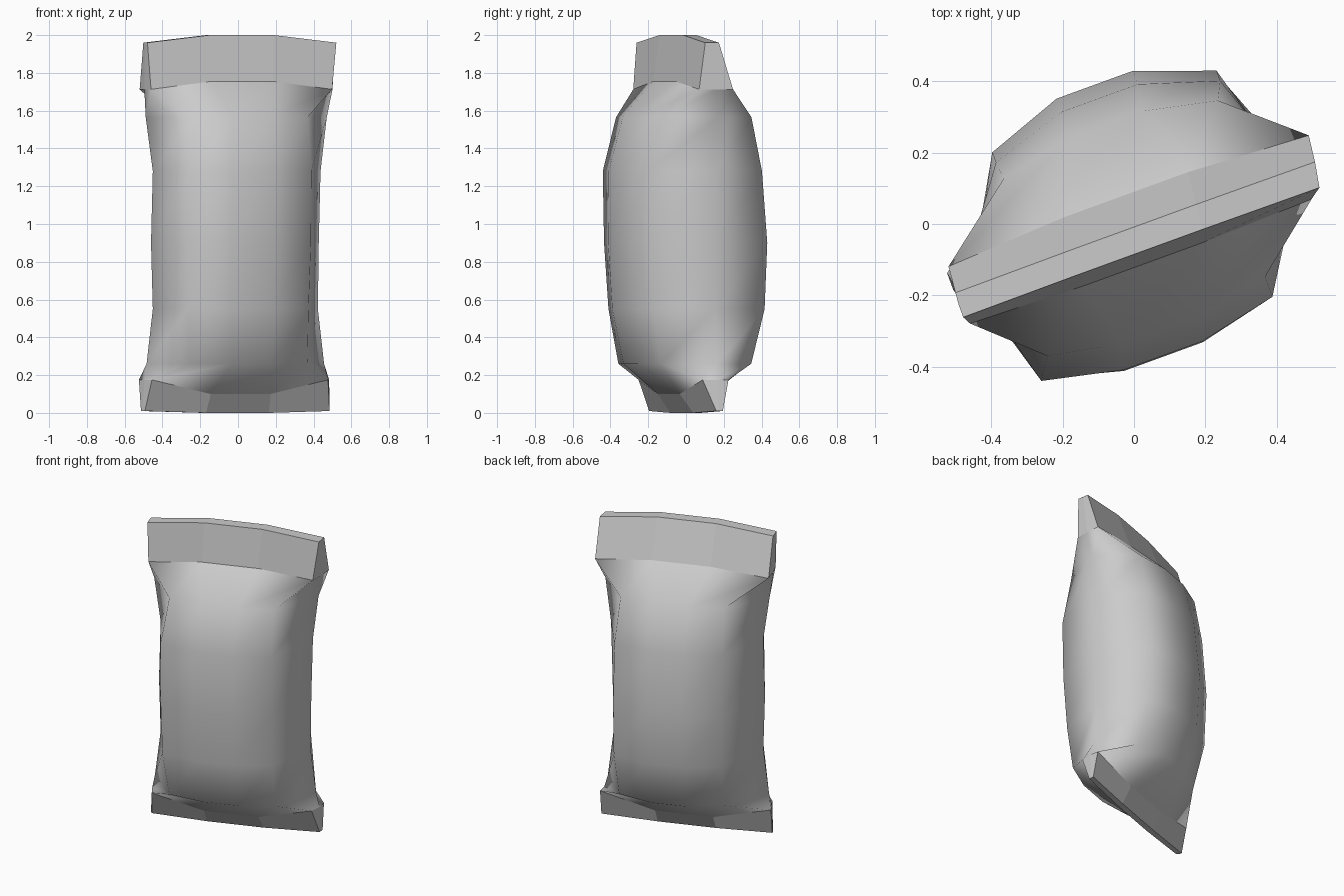
import bpy, bmesh
from mathutils import Matrix, Vector
from math import radians

# Rings up the pouch, in the pouch's own frame (x along the seals):
# z corner, z middle, front (x shift, half width, y corner, y middle),
# back (same four), side (left x, right x, y)
RINGS = [
    (0.01, 0.00, (-0.01, 0.52, -0.015, -0.02), (-0.01, 0.53, 0.018, 0.018), (-0.54, 0.51, 0.0)),
    (0.175, 0.10, (-0.018, 0.496, -0.08, -0.09), (-0.01, 0.53, 0.05, 0.08), (-0.53, 0.51, -0.01)),
    (0.26, 0.26, (-0.03, 0.33, -0.25, -0.30), (0.03, 0.32, 0.24, 0.31), (-0.515, 0.485, 0.0)),
    (0.55, 0.55, (-0.05, 0.34, -0.295, -0.355), (0.03, 0.335, 0.31, 0.385), (-0.48, 0.45, 0.0)),
    (0.90, 0.90, (-0.05, 0.345, -0.318, -0.378), (0.03, 0.335, 0.325, 0.405), (-0.49, 0.455, 0.0)),
    (1.28, 1.28, (-0.05, 0.345, -0.325, -0.375), (0.03, 0.335, 0.295, 0.365), (-0.48, 0.465, 0.0)),
    (1.565, 1.565, (-0.03, 0.325, -0.265, -0.305), (0.02, 0.32, 0.245, 0.29), (-0.52, 0.50, 0.0)),
    (1.713, 1.755, (-0.018, 0.51, -0.105, -0.115), (0.008, 0.538, 0.066, 0.085), (-0.535, 0.525, -0.02)),
    (1.96, 2.00, (-0.008, 0.532, -0.082, -0.08), (0.0, 0.537, -0.01, -0.008), (-0.54, 0.53, -0.045)),
]
TURN = Matrix.Rotation(radians(20), 4, 'Z')


def panel(z0, z1, shift, half, y0, y1):
    """Four points across one panel, left to right."""
    return [(shift + half * f, y, z) for f, y, z in
            ((-1, y0, z0), (-0.34, y1, z1), (0.34, y1, z1), (1, y0, z0))]


bm = bmesh.new()
loops = []
for z0, z1, front, back, (left, right, ys) in RINGS:
    pts = panel(z0, z1, *front) + [(right, ys, z0)]
    pts += panel(z0, z1, *back)[::-1] + [(left, ys, z0)]
    loops.append([bm.verts.new(TURN @ Vector(p)) for p in pts])

# Pouch walls: smooth body between flat seal strips
last = len(loops) - 2
for r in range(len(loops) - 1):
    a, b = loops[r], loops[r + 1]
    for i in range(10):
        j = (i + 1) % 10
        face = bm.faces.new((a[i], a[j], b[j], b[i]))
        face.smooth = 0 < r < last

# Narrow outer edges of both seals
for ring in (loops[0], loops[-1]):
    for i in range(3):
        bm.faces.new((ring[i], ring[i + 1], ring[7 - i], ring[8 - i]))
    bm.faces.new((ring[3], ring[4], ring[5]))
    bm.faces.new((ring[8], ring[9], ring[0]))

bmesh.ops.recalc_face_normals(bm, faces=bm.faces)
mesh = bpy.data.meshes.new("sealed_pouch")
bm.to_mesh(mesh)
bm.free()
bpy.context.collection.objects.link(bpy.data.objects.new("sealed_pouch", mesh))
